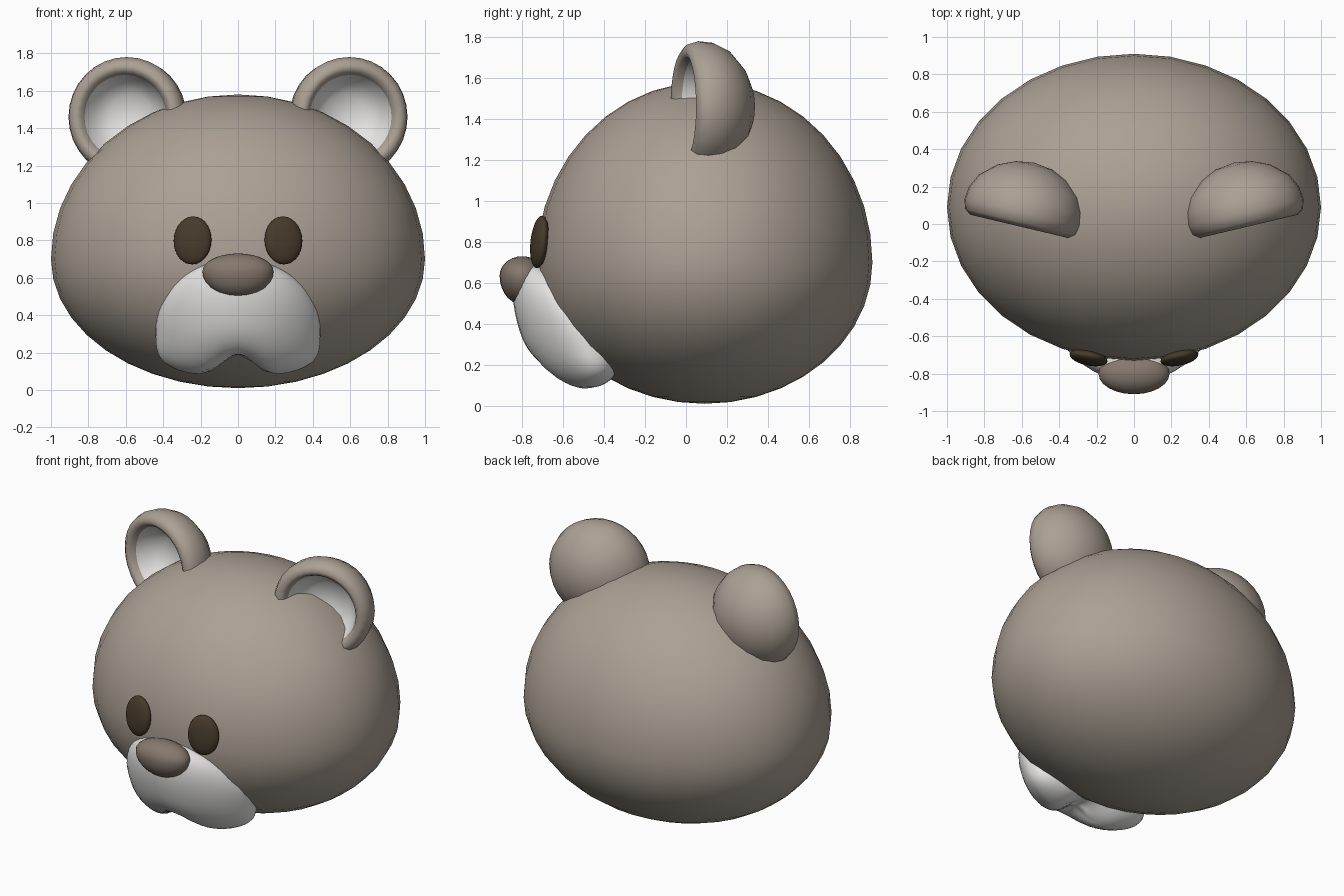
import bpy, bmesh, math
from mathutils import Vector

if "Cube" in bpy.data.objects:
    bpy.data.objects.remove(bpy.data.objects["Cube"])


def material(name, rgb):
    m = bpy.data.materials.new(name)
    m.diffuse_color = (*rgb, 1)
    m.use_nodes = True
    m.node_tree.nodes["Principled BSDF"].inputs["Base Color"].default_value = m.diffuse_color
    return m


FUR = material("warm grey fur", (0.41, 0.355, 0.30))
WHITE = material("soft white", (0.80, 0.79, 0.78))
NOSE = material("dark taupe", (0.24, 0.19, 0.155))
EYE = material("dark brown", (0.06, 0.043, 0.023))


def finish(bm, name, mats):
    bmesh.ops.recalc_face_normals(bm, faces=bm.faces)
    for f in bm.faces:
        f.smooth = True
    me = bpy.data.meshes.new(name)
    bm.to_mesh(me)
    bm.free()
    for m in mats:
        me.materials.append(m)
    ob = bpy.data.objects.new(name, me)
    bpy.context.collection.objects.link(ob)
    return ob


def blob(name, mat, shape, seg=32, rings=20):
    """Unit sphere with every vertex moved by a shape function."""
    bm = bmesh.new()
    bmesh.ops.create_uvsphere(bm, u_segments=seg, v_segments=rings, radius=1)
    for v in bm.verts:
        v.co = shape(v.co.copy())
    return finish(bm, name, [mat])


def egg(centre, rx, ry, up, down):
    c = Vector(centre)
    return lambda p: c + Vector((p.x * rx, p.y * ry, p.z * (up if p.z > 0 else down)))


# head: wide egg, flatter below
blob("head", FUR, egg((0, 0.09, 0.70), 1.0, 0.82, 0.88, 0.69))

# nose
blob("nose", NOSE, egg((0, -0.80, 0.635), 0.19, 0.11, 0.095, 0.14), 24, 14)


# muzzle: leaning pad with full lower cheeks and a notch under the middle
def muzzle_shape(p):
    x, z = p.x * 0.44, 0.33 + p.z * (0.37 if p.z > 0 else 0.265)
    low = max(0.0, -p.z)
    x *= 1 + 0.5 * low ** 2
    z += 0.125 * low ** 2 * math.exp(-(x / 0.12) ** 2)
    depth = 0.19 if p.y < 0 else 0.28
    front = max(0.0, -p.y)
    y = -0.61 - 0.37 * (z - 0.33) + 0.11 * (x / 0.44) ** 2 + depth * p.y
    y += 0.02 * low * front * math.exp(-(x / 0.10) ** 2)
    return Vector((x, y, z))


blob("muzzle", WHITE, muzzle_shape, 40, 28)

# ear profile (radius, forward offset): cup first, then rim and domed back
PROFILE = [(0, -0.13), (0.12, -0.11), (0.19, -0.05), (0.225, 0.03),
           (0.24, 0.06), (0.27, 0.075), (0.305, 0.05), (0.32, 0.0),
           (0.312, -0.07), (0.275, -0.145), (0.19, -0.22), (0.10, -0.26), (0, -0.275)]


def ear(name, s):
    fwd = Vector((s * 0.23, -0.97, 0)).normalized()
    up = Vector((0, 0, 1))
    side = fwd.cross(up)
    centre = Vector((s * 0.595, 0.06, 1.46))
    n = 32
    bm = bmesh.new()
    rows = []
    for r, d in PROFILE:
        count = n if r else 1
        rows.append([bm.verts.new(centre + fwd * d
                                  + side * r * math.cos(2 * math.pi * i / n)
                                  + up * r * math.sin(2 * math.pi * i / n))
                     for i in range(count)])
    for k, (a, b) in enumerate(zip(rows, rows[1:])):
        for i in range(n):
            j = i + 1
            quad = [a[i % len(a)], a[j % len(a)], b[j % len(b)], b[i % len(b)]]
            f = bm.faces.new(list(dict.fromkeys(quad)))
            f.material_index = 1 if k < 3 else 0
    finish(bm, name, [FUR, WHITE])


# eyes: flat ovals lying along the head surface
def eye(name, s):
    centre = Vector((s * 0.243, -0.715, 0.80))
    out = Vector((s * 0.245, -1.18, 0.13)).normalized()
    side = out.cross(Vector((0, 0, 1))).normalized()
    up = side.cross(out)
    blob(name, EYE, lambda p: centre + side * p.x * 0.103 + out * p.y * 0.04 + up * p.z * 0.129,
         24, 14)


for label, s in (("left", -1), ("right", 1)):
    ear(label + "_ear", s)
    eye(label + "_eye", s)
    
# eyes may be mirrored: make all normals consistent outward
for ob in bpy.data.objects:
    ob.data.update()
